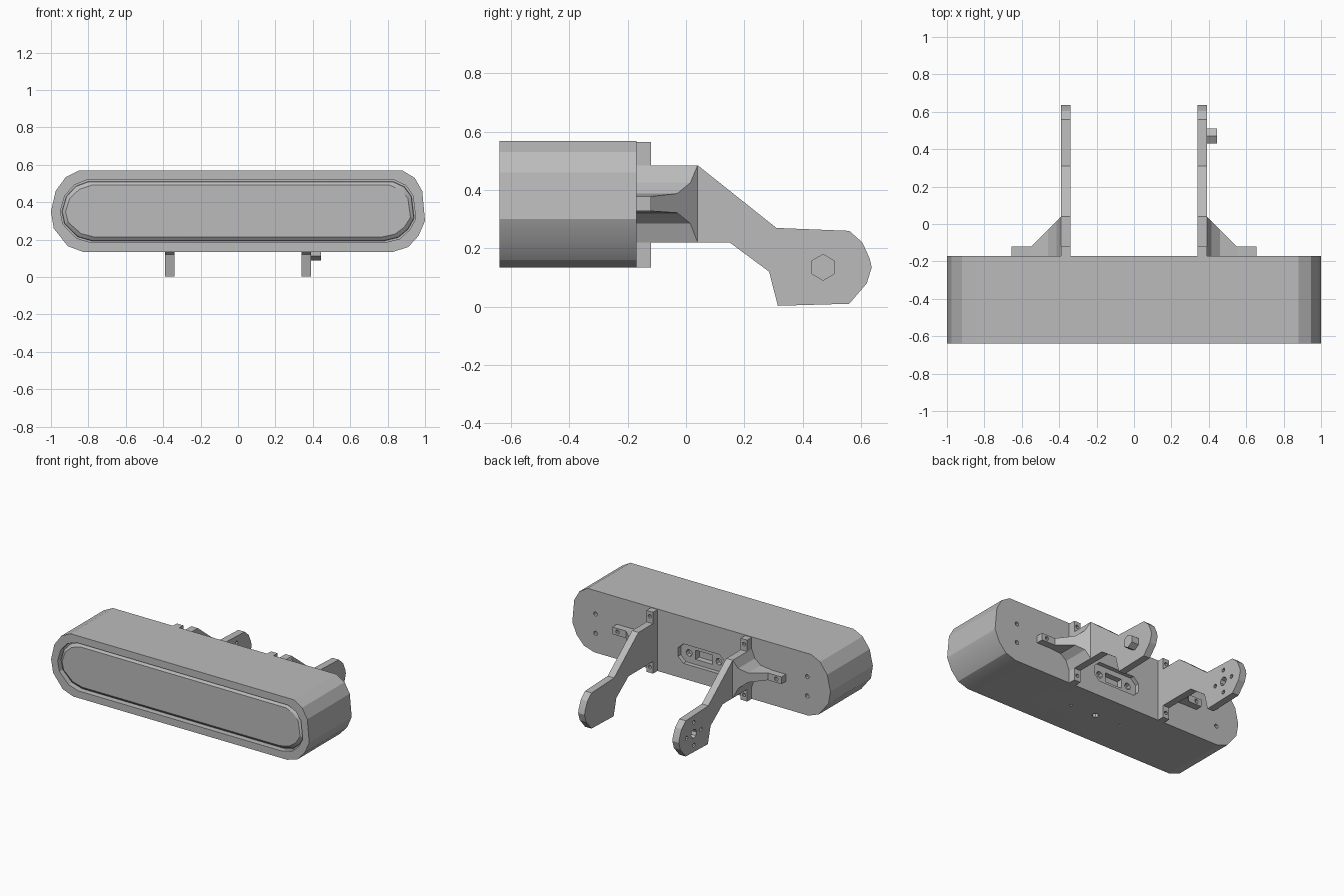
import bpy
import bmesh
from math import sin, cos, pi, radians
from mathutils import Vector

cube = bpy.data.objects.get("Cube")
if cube:
    bpy.data.objects.remove(cube, do_unlink=True)

grey = bpy.data.materials.new("plain grey")
grey.use_nodes = True
grey.diffuse_color = (0.5, 0.5, 0.5, 1)
grey.node_tree.nodes["Principled BSDF"].inputs["Base Color"].default_value = (0.5, 0.5, 0.5, 1)


def loft(name, rings):
    """Skin a row of matching rings and cap both ends."""
    bm = bmesh.new()
    rows = [[bm.verts.new(p) for p in ring] for ring in rings]
    n = len(rows[0])
    for a, b in zip(rows, rows[1:]):
        for i in range(n):
            j = (i + 1) % n
            bm.faces.new((a[i], a[j], b[j], b[i]))
    bm.faces.new(rows[0])
    bm.faces.new(rows[-1])
    bmesh.ops.recalc_face_normals(bm, faces=bm.faces)
    mesh = bpy.data.meshes.new(name)
    bm.to_mesh(mesh)
    bm.free()
    mesh.materials.append(grey)
    obj = bpy.data.objects.new(name, mesh)
    bpy.context.collection.objects.link(obj)
    return obj


def place(axis, a, b, t):
    """Put a 2D point on the plane at depth t along an axis."""
    return {"x": (t, a, b), "y": (a, t, b), "z": (a, b, t)}[axis]


def prism(name, axis, outline, t0, t1):
    return loft(name, [[place(axis, a, b, t) for a, b in outline] for t in (t0, t1)])


def ngon(ca, cb, r, n=8):
    return [(ca + r * cos(pi / 2 + 2 * pi * i / n), cb + r * sin(pi / 2 + 2 * pi * i / n))
            for i in range(n)]


def box(ca, cb, ha, hb):
    return [(ca - ha, cb - hb), (ca + ha, cb - hb), (ca + ha, cb + hb), (ca - ha, cb + hb)]


def cut(target, axis, outline, t0, t1):
    cutter = prism("cutter", axis, outline, t0, t1)
    cutter.hide_render = True
    mod = target.modifiers.new("cut", "BOOLEAN")
    mod.operation = "DIFFERENCE"
    mod.solver = "EXACT"
    mod.object = cutter
    bpy.context.view_layer.objects.active = target
    bpy.ops.object.modifier_apply(modifier=mod.name)
    bpy.data.objects.remove(cutter, do_unlink=True)


# Housing: faceted capsule with a rim, a groove and a bevelled front panel
BACK, FRONT, MID, HALF = -0.17, -0.64, 0.352, 0.217
outline = [(0.88, 0.569), (0.945, 0.53), (0.985, 0.46), (1, 0.3), (0.965, 0.22),
           (0.91, 0.16), (0.83, 0.135), (-0.83, 0.135), (-0.91, 0.165), (-0.985, 0.26),
           (-1, 0.35), (-0.975, 0.46), (-0.92, 0.535), (-0.85, 0.569)]


def ring(y, inset):
    k = (HALF - inset) / HALF
    return [(x * (1 - inset), y, MID + (z - MID) * k) for x, z in outline]


steps = [(BACK, 0), (FRONT, 0), (FRONT, 0.05), (-0.6, 0.05), (-0.6, 0.058),
         (-0.615, 0.06), (-0.63, 0.078)]
housing = loft("housing", [ring(y, d) for y, d in steps])

# Connector recess in the back, with a slot and two screw holes
PZ = 0.31
recess = [(0.18, PZ + 0.03), (0.14, PZ + 0.068), (-0.14, PZ + 0.068), (-0.18, PZ + 0.03),
          (-0.18, PZ - 0.03), (-0.14, PZ - 0.068), (0.14, PZ - 0.068), (0.18, PZ - 0.03)]
cut(housing, "y", recess, BACK - 0.03, BACK + 0.02)
cut(housing, "y", box(0, PZ, 0.065, 0.032), BACK - 0.07, BACK + 0.02)
for s in (1, -1):
    cut(housing, "y", ngon(s * 0.115, PZ, 0.024), BACK - 0.06, BACK + 0.02)
    # Screw holes in the back and the underside
    for z in (0.27, 0.405):
        cut(housing, "y", ngon(s * 0.82, z, 0.015), BACK - 0.05, BACK + 0.02)
    cut(housing, "z", ngon(s * 0.2, -0.38, 0.01), 0.1, 0.18)
cut(housing, "z", ngon(0, -0.38, 0.022), 0.1, 0.18)

# Support arms: side profile with mounting tabs and a rounded end
arm_profile = [(-0.172, 0.565), (-0.12, 0.565), (-0.12, 0.485), (0.04, 0.485), (0.31, 0.27),
               (0.56, 0.26), (0.605, 0.22), (0.63, 0.165), (0.637, 0.135), (0.62, 0.08),
               (0.56, 0.01), (0.315, 0.003), (0.285, 0.12), (0.15, 0.22), (-0.12, 0.22),
               (-0.12, 0.135), (-0.172, 0.135)]
# Gusset stations: outer edge y, bottom z, top z
flare = [(0.04, 0.22, 0.485), (0.015, 0.285, 0.425), (-0.03, 0.322, 0.388), (-0.12, 0.328, 0.378)]
HY, HZ = 0.47, 0.135

parts = [housing]
for s, side in ((1, "left"), (-1, "right")):
    arm = prism(side + "_arm", "x", arm_profile, s * 0.34, s * 0.39)
    for z in (0.53, 0.175):
        cut(arm, "y", ngon(s * 0.365, z, 0.013), -0.16, -0.1)

    # Flared gusset running into a small foot
    sections = []
    for y, lo, hi in flare:
        x = s * (0.43 - y)
        sections.append([(x, BACK, lo), (x, y, lo), (x, y, hi), (x, BACK, hi)])
    gusset = loft(side + "_gusset", sections)
    foot = prism(side + "_foot", "y", box(s * 0.601, 0.353, 0.054, 0.025), BACK, -0.12)
    cut(foot, "y", ngon(s * 0.615, 0.353, 0.014), -0.16, -0.1)
    parts += [arm, gusset, foot]

    if s > 0:
        # Hexagonal pivot peg
        parts.append(prism("pivot_peg", "x", ngon(HY, HZ, 0.046, 6), 0.38, 0.445))
    else:
        # Motor mount holes
        cut(arm, "x", ngon(HY, HZ, 0.03), -0.45, -0.3)
        for a, b in ((1, 0), (-1, 0), (0, 1), (0, -1)):
            cut(arm, "x", ngon(HY + 0.08 * a, HZ + 0.08 * b, 0.014), -0.45, -0.3)

# Shading: soft over shallow facets, crisp elsewhere
for obj in parts:
    bpy.ops.object.select_all(action="DESELECT")
    obj.select_set(True)
    bpy.context.view_layer.objects.active = obj
    bpy.ops.object.shade_smooth_by_angle(angle=radians(20))
